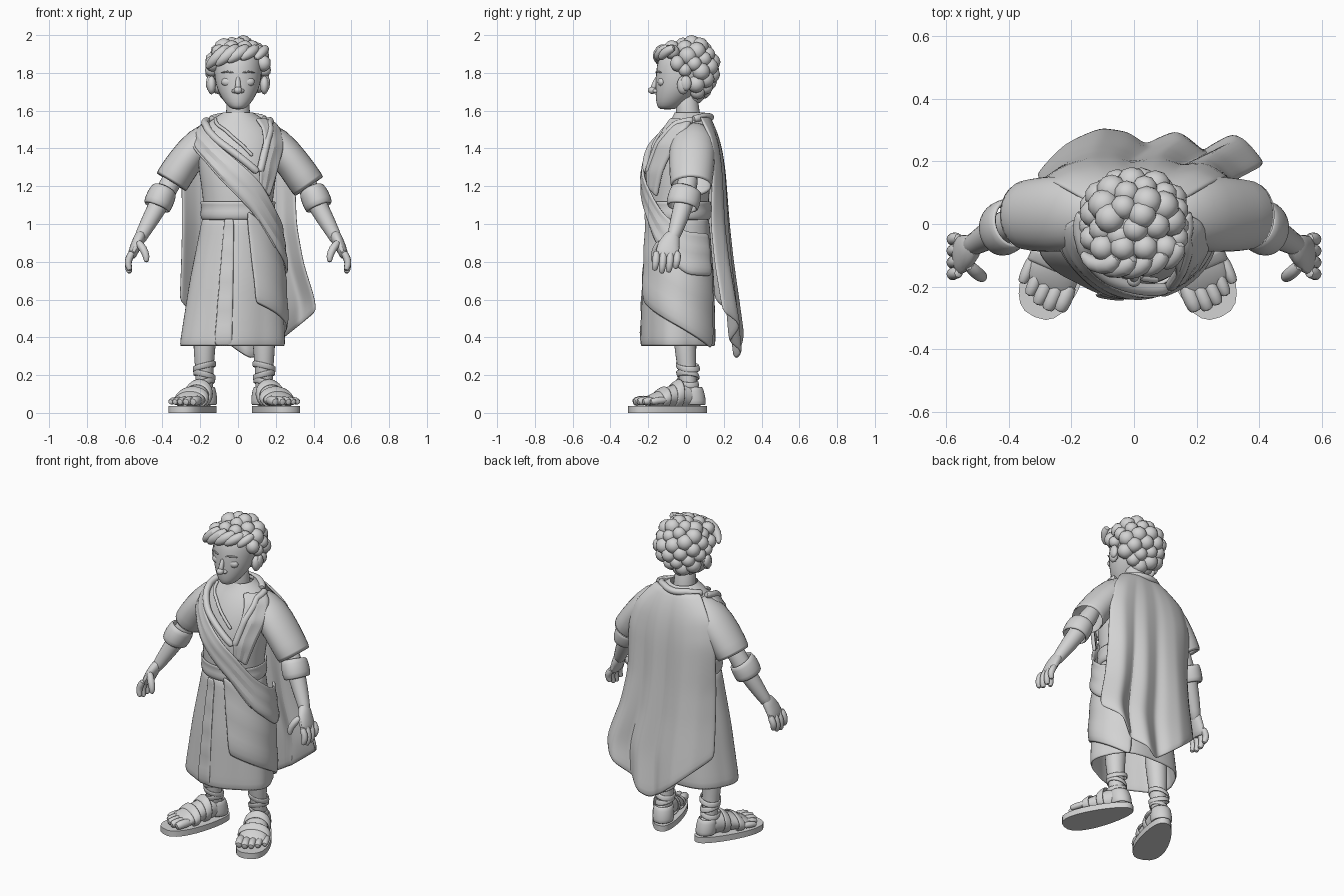
import bpy, bmesh, math
from mathutils import Vector, Matrix

cube = bpy.data.objects.get("Cube")
if cube:
    bpy.data.objects.remove(cube)

grey = bpy.data.materials.new("plain grey")
grey.use_nodes = True
grey.diffuse_color = (0.65, 0.65, 0.65, 1)
grey.node_tree.nodes["Principled BSDF"].inputs["Base Color"].default_value = grey.diffuse_color
parts = []


def finish(name, bm, thick=0, subdiv=1):
    bmesh.ops.recalc_face_normals(bm, faces=bm.faces)
    mesh = bpy.data.meshes.new(name)
    bm.to_mesh(mesh)
    bm.free()
    mesh.materials.append(grey)
    obj = bpy.data.objects.new(name, mesh)
    bpy.context.collection.objects.link(obj)
    if thick:
        solid = obj.modifiers.new("thickness", 'SOLIDIFY')
        solid.thickness, solid.offset = thick, 0
    if subdiv:
        rounding = obj.modifiers.new("rounding", 'SUBSURF')
        rounding.levels = rounding.render_levels = subdiv
    parts.append(obj)


def surface(name, rows, closed=False, caps=False, thick=0, subdiv=1):
    """Skin a list of point rows."""
    bm = bmesh.new()
    grid = [[bm.verts.new(p) for p in row] for row in rows]
    n = len(rows[0])
    for low, high in zip(grid, grid[1:]):
        for i in range(n if closed else n - 1):
            j = (i + 1) % n
            bm.faces.new((low[i], low[j], high[j], high[i]))
    if caps:
        bm.faces.new(grid[0])
        bm.faces.new(grid[-1])
    finish(name, bm, thick, subdiv)


def tube(name, path, sides=10, ref=(0, 1, 0), axis=None, caps=True, **options):
    """Elliptical tube; each path entry is x, y, z, width radius, depth radius."""
    centres = [Vector(p[:3]) for p in path]
    rows = []
    for i, p in enumerate(path):
        t = Vector(axis) if axis else centres[min(i + 1, len(path) - 1)] - centres[max(i - 1, 0)]
        t.normalize()
        b = Vector(ref) - t * t.dot(Vector(ref))
        b.normalize()
        a = b.cross(t)
        angles = [math.tau * k / sides for k in range(sides)]
        rows.append([centres[i] + a * p[3] * math.cos(k) + b * p[-1] * math.sin(k) for k in angles])
    surface(name, rows, closed=True, caps=caps, **options)


def blobs(name, items):
    """Several ellipsoids in one object; each item is centre and radii."""
    bm = bmesh.new()
    for centre, radii in items:
        m = Matrix.LocRotScale(Vector(centre), None, Vector(radii))
        bmesh.ops.create_icosphere(bm, subdivisions=2, radius=1, matrix=m)
    finish(name, bm, subdiv=0)


def mix(table, t):
    """Linear lookup in rows sorted by their first value."""
    t = min(max(t, table[0][0]), table[-1][0])
    for lo, hi in zip(table, table[1:]):
        if t <= hi[0]:
            f = (t - lo[0]) / (hi[0] - lo[0])
            return [u + (v - u) * f for u, v in zip(lo, hi)]


# Clothed body: height, centre x, half width, front y, back y
BODY = [(0.35, -0.03, 0.275, -0.23, 0.16), (0.7, -0.01, 0.24, -0.22, 0.15),
        (1.02, 0, 0.185, -0.195, 0.12), (1.14, 0, 0.185, -0.2, 0.12),
        (1.28, 0, 0.21, -0.205, 0.14), (1.42, 0, 0.225, -0.165, 0.15),
        (1.51, 0, 0.19, -0.115, 0.15), (1.56, 0, 0.13, -0.075, 0.13), (1.59, 0, 0.08, -0.06, 0.1)]


def on_body(angle, z, off=0.0):
    _, cx, rx, front, back = mix(BODY, z)
    a = math.radians(angle)
    cy, ry = (front + back) / 2, (back - front) / 2
    return Vector((cx + (rx + off) * math.sin(a), cy - (ry + off) * math.cos(a), z))


def along(path, t):
    return mix([(i / (len(path) - 1), *p) for i, p in enumerate(path)], t)[1:]


def patch(name, upper, lower, off=0.02, thick=0.02, steps=18, bands=5, flare=0):
    """Cloth lying on the body between two angle/height paths."""
    rows = []
    for j in range(bands + 1):
        row = []
        for i in range(steps + 1):
            a, b = Vector(along(upper, i / steps)), Vector(along(lower, i / steps))
            fold = 0.006 * math.cos(j * math.pi) + flare * i / steps
            row.append(on_body(*a.lerp(b, j / bands), off + fold))
        rows.append(row)
    surface(name, rows, thick=thick)


def rope(name, path, r=0.02, off=0.015, steps=16):
    pts = [on_body(*along(path, i / steps), off) for i in range(steps + 1)]
    tube(name, [(*p, r, r) for p in pts], sides=8, ref=(0.1, 0.2, 1))


# Pleated tunic skirt and upper tunic
skirt = []
for k in range(9):
    z = 0.35 + k * 0.085
    depth = 0.02 * (1 - k / 12)
    pleat = [on_body(a, z, depth * (abs((a / 36) % 2 - 1) - 0.6)) for a in range(0, 360, 9)]
    skirt.append(pleat)
surface("tunic_skirt", skirt, closed=True, thick=0.014)
patch("front_pleat", [(-22, 1.03), (-6, 1.03)], [(-20, 0.352), (0, 0.352)], 0.01, 0.012, 4, 9)
levels = [row[0] for row in BODY if row[0] > 1]
surface("tunic_top", [[on_body(a, z) for a in range(0, 360, 15)] for z in levels], closed=True)
patch("waist_belt", [(-180, 1.12), (180, 1.12)], [(-180, 1.02), (180, 1.02)], 0.006, 0.014, 36, 3)

# Wrapped drapery
patch("shoulder_sash", [(-90, 1.555), (-45, 1.49), (-10, 1.37), (30, 1.22), (65, 1.06), (100, 0.96), (140, 0.95)],
      [(-80, 1.44), (-45, 1.33), (-15, 1.2), (25, 1.05), (60, 0.86), (100, 0.73), (140, 0.72)],
      0.022, 0.018, flare=0.024)
patch("left_shoulder_drape", [(35, 1.56), (34, 1.47), (27, 1.33), (30, 1.2)],
      [(95, 1.55), (78, 1.45), (66, 1.32), (52, 1.14)], 0.026, 0.02)
patch("left_hip_drape", [(12, 1.08), (60, 0.95), (100, 0.85), (150, 0.8)],
      [(24, 0.58), (50, 0.53), (90, 0.45), (145, 0.33)], 0.022, 0.014)
rope("right_collar_fold", [(-95, 1.55), (-55, 1.52), (-15, 1.41), (28, 1.27)], 0.022, 0.022)
rope("left_collar_fold", [(95, 1.55), (58, 1.53), (38, 1.43), (30, 1.27)], 0.022, 0.022)
rope("sash_edge_fold", [(-82, 1.45), (-45, 1.34), (-15, 1.21), (25, 1.06), (60, 0.87)], 0.01, 0.026)
rope("neckline_fold", [(-60, 1.56), (-20, 1.5), (5, 1.42), (20, 1.36)], 0.01, 0.008)
rope("back_collar", [(-95, 1.555), (-140, 1.57), (-180, 1.565), (-220, 1.57), (-265, 1.555)], 0.022, 0.005)

# Long cloak hanging behind: height, right x, left x, middle y, forward curl of the edges
CLOAK = [(0.29, -0.28, 0.37, 0.275, 0.06), (0.56, -0.31, 0.42, 0.25, 0.08),
         (0.8, -0.3, 0.345, 0.225, 0.09), (1, -0.295, 0.31, 0.21, 0.09), (1.3, -0.3, 0.3, 0.195, 0.06),
         (1.46, -0.25, 0.25, 0.17, 0.04), (1.57, -0.15, 0.15, 0.12, 0.05)]
# Broad fold on the right, two narrower ones on the left
FOLDS = [(-1, -0.01), (-0.75, 0.03), (-0.45, 0.045), (-0.2, 0.02), (-0.03, -0.025),
         (0.28, 0.025), (0.5, -0.03), (0.78, 0.065), (1, 0.02)]
cloak = []
for j in range(17):
    v = j / 16
    row = []
    for i in range(33):
        u = i / 16 - 1
        hem = 0.285 + 0.28 * abs(u - 0.08) ** 1.3
        z = 1.57 + (hem - 1.57) * v
        _, right, left, mid, curl = mix(CLOAK, z)
        x = right + (left - right) * (u + 1) / 2
        row.append((x, mid - curl * abs(u) ** 3 + mix(FOLDS, u)[1] * v, z))
    cloak.append(row)
surface("back_cloak", cloak, thick=0.016)

for s, side in ((1, "left"), (-1, "right")):
    # Sleeve, arm and rolled cuff
    reach = 0.012 * s
    tube(side + "_sleeve", [(s * 0.11, 0.04, 1.48, 0.07, 0.09), (s * 0.2, 0.035, 1.43, 0.088, 0.12),
                            (s * 0.29, 0.03, 1.325, 0.086, 0.118),
                            (s * (0.368 + reach), 0.028, 1.205 - reach, 0.092, 0.108)],
         sides=14, caps=False, thick=0.014)
    tube(side + "_arm", [(s * 0.3, 0.02, 1.32, 0.06), (s * 0.4, 0, 1.14, 0.058), (s * 0.46, -0.035, 1.03, 0.05),
                         (s * 0.505, -0.06, 0.95, 0.038), (s * 0.53, -0.08, 0.9, 0.034)])
    tube(side + "_cuff", [(s * 0.388, 0.005, 1.185, 0.062, 0.076), (s * 0.41, -0.01, 1.14, 0.07, 0.082),
                          (s * 0.432, -0.02, 1.085, 0.068, 0.08)], sides=14, caps=False, thick=0.02)
    # Hand with curled fingers
    tube(side + "_palm", [(s * 0.505, -0.06, 0.96, 0.034, 0.036), (s * 0.532, -0.088, 0.905, 0.032, 0.058),
                          (s * 0.556, -0.1, 0.85, 0.028, 0.07), (s * 0.567, -0.1, 0.815, 0.02, 0.06)])
    for k in range(4):
        y = -0.157 + k * 0.037
        drop = (0.015, 0, 0.005, 0.025)[k]
        tube(f"{side}_finger_{k + 1}", [(s * 0.555, y, 0.86, 0.02), (s * 0.58, y, 0.815, 0.022),
                                        (s * 0.584, y - 0.005, 0.77 + drop, 0.02),
                                        (s * 0.57, y - 0.01, 0.735 + drop, 0.015)], sides=8)
    tube(side + "_thumb", [(s * 0.535, -0.125, 0.91, 0.022), (s * 0.5, -0.16, 0.87, 0.024),
                           (s * 0.483, -0.17, 0.825, 0.02), (s * 0.486, -0.172, 0.795, 0.013)], sides=8)

    # Foot frame: forward, outward, up
    def foot(l, w, z, s=s):
        return Vector((s * (0.16 + l * 0.4 + w * 0.92) - 0.02, 0.02 - l * 0.92 + w * 0.4, z))

    forward = foot(1, 0, 0) - foot(0, 0, 0)
    outline = []
    for k in range(28):
        t = math.tau * k / 28
        blunt = abs(math.sin(t)) ** 0.75 * math.copysign(1, math.sin(t))
        outline.append((0.125 - 0.22 * math.cos(t), (0.091 - 0.022 * math.cos(t)) * blunt))
    surface(side + "_sandal_sole", [[foot(l, w, z) for l, w in outline] for z in (0, 0.036)],
            closed=True, caps=True, subdiv=0)
    shape = [(-0.075, 0.075, 0.035, 0.035), (-0.045, 0.085, 0.05, 0.055), (0.02, 0.1, 0.057, 0.075),
             (0.1, 0.09, 0.07, 0.062), (0.2, 0.068, 0.09, 0.044), (0.255, 0.056, 0.088, 0.024)]
    tube(side + "_foot", [(*foot(l, 0, z), w, h) for l, z, w, h in shape], ref=(0, 0, 1), axis=forward, sides=12)
    for k in range(5):
        w, end = -0.064 + 0.036 * k, (0.305, 0.317, 0.313, 0.297, 0.27)[k]
        r = 0.029 - 0.002 * k
        toe = [(end - 0.11, 0.068, r), (end - 0.035, 0.064, r), (end - 0.005, 0.056, r * 0.8)]
        tube(f"{side}_toe_{k + 1}", [(*foot(l, w, z), q, q) for l, z, q in toe], ref=(0, 0, 1), sides=8)
    for label, l, z, w, h in (("toe", 0.165, 0.074, 0.092, 0.052), ("instep", 0.08, 0.095, 0.076, 0.07)):
        tube(f"{side}_{label}_strap", [(*foot(l + d, 0, z - d / 3), w, h - d / 3) for d in (-0.022, 0, 0.022)],
             ref=(0, 0, 1), axis=forward, sides=16, caps=False, thick=0.012)
    tube(side + "_heel_guard", [(*foot(-0.025, 0, 0.04), 0.056, 0.06), (*foot(-0.02, 0, 0.09), 0.058, 0.06),
                                (*foot(-0.01, 0, 0.14), 0.05, 0.054)],
         axis=(0, 0, 1), sides=14, caps=False, thick=0.012)
    # Leg and ankle wraps
    x = s * 0.158 - 0.02
    tube(side + "_leg", [(x, 0.02, 0.08, 0.05), (x, 0.01, 0.18, 0.046), (x, 0, 0.28, 0.055),
                         (x, -0.005, 0.38, 0.063), (x * 0.9, -0.01, 0.6, 0.075)], axis=(0, 0, 1), sides=12)
    for k, z in enumerate((0.16, 0.2, 0.245)):
        tilt = (s * 0.25 * (-1) ** k, 0.1, 1)
        tube(f"{side}_ankle_wrap_{k + 1}", [(x, 0.01 - d / 4, z + d, 0.055 + k / 400) for d in (-0.016, 0, 0.016)],
             axis=tilt, sides=14, caps=False, thick=0.01)
    # Ear, closed eye and brow
    blobs(side + "_ear", [((s * 0.14, -0.015, 1.735), (0.024, 0.034, 0.05)),
                          ((s * 0.152, 0, 1.745), (0.018, 0.03, 0.042))])
    blobs(side + "_eye", [((s * 0.05, -0.128, 1.752), (0.04, 0.022, 0.026))])
    tube(side + "_brow", [(s * 0.022, -0.16, 1.8, 0.005), (s * 0.055, -0.153, 1.81, 0.007),
                          (s * 0.092, -0.127, 1.8, 0.004)], sides=6, ref=(0, 0, 1))
    # Curls in front of the ear
    blobs(side + "_temple_curls", [((s * 0.135, -0.045, 1.85), (0.04, 0.04, 0.044)),
                                   ((s * 0.14, -0.005, 1.815), (0.036, 0.036, 0.036))])

# Head: height, centre y, half width, half depth
HEAD = [(1.605, -0.1, 0.028, 0.04), (1.625, -0.09, 0.058, 0.066), (1.67, -0.065, 0.092, 0.098),
        (1.73, -0.035, 0.12, 0.13), (1.8, -0.02, 0.13, 0.142), (1.87, -0.01, 0.13, 0.145),
        (1.93, 0, 0.1, 0.11), (1.96, 0, 0.05, 0.06)]
tube("head", [(0, y, z, w, d) for z, y, w, d in HEAD], sides=16, axis=(0, 0, 1))
tube("neck", [(0, 0.02, 1.5, 0.08), (0, 0.01, 1.58, 0.064), (0, 0, 1.72, 0.062)], axis=(0, 0, 1), sides=12)
tube("nose_bridge", [(0, -0.148, 1.785, 0.012), (0, -0.166, 1.74, 0.015), (0, -0.176, 1.71, 0.02)], sides=8)
blobs("nose_tip", [((0, -0.178, 1.708), (0.023, 0.024, 0.02)),
                   ((0.02, -0.16, 1.704), (0.014, 0.016, 0.012)), ((-0.02, -0.16, 1.704), (0.014, 0.016, 0.012))])
tube("mouth", [(-0.035, -0.143, 1.665, 0.003), (0, -0.16, 1.658, 0.005), (0.035, -0.143, 1.665, 0.003)],
     sides=6, ref=(0, 0, 1))

# Curly hair spread evenly over the skull
centre = Vector((0, 0.03, 1.82))
curls = [(centre, (0.142, 0.125, 0.14))]
count = 54
for k in range(count):
    h = 1 - 2 * (k + 0.5) / count
    a = k * math.pi * (3 - math.sqrt(5))
    flat = math.sqrt(1 - h * h)
    p = centre + Vector((0.138 * flat * math.cos(a), 0.108 * flat * math.sin(a), 0.137 * h))
    if (p.y > 0.03 or p.z > 1.87) and p.z > 1.67:
        r = 0.046 + 0.005 * math.sin(k * 5)
        curls.append((p, (r, r, r)))
blobs("hair_curls", curls)
blobs("front_curls", [((x, -0.075, 1.945 - abs(x) / 3), (0.042, 0.042, 0.04)) for x in (-0.1, -0.035, 0.035, 0.1)])
# Swept fringe: start x, then x and z of the tip, thickness
LOCKS = [(0.15, 0.09, 1.87, 0.028), (0.1, 0.01, 1.87, 0.032), (0.05, -0.06, 1.855, 0.035),
         (0, -0.12, 1.835, 0.036), (-0.05, -0.17, 1.82, 0.034)]
for k, (x, end, low, r) in enumerate(LOCKS):
    mid = (x + end) / 2
    y0, y1, y2 = (-0.02 - 0.13 * math.sqrt(1 - (q / 0.2) ** 2) for q in (x, mid, end))
    tube(f"fringe_lock_{k + 1}", [(x, y0 + 0.05, 1.935, r * 0.7), (x * 0.7 + mid * 0.3, y0 + 0.01, 1.922, r),
                                  (mid * 0.6 + end * 0.4, y1 - 0.005, (1.91 + low) / 2, r * 0.95),
                                  (end, y2, low, r * 0.35)], sides=8)

# Smooth shading with crisp edges
bpy.ops.object.select_all(action='DESELECT')
for obj in parts:
    obj.select_set(True)
bpy.context.view_layer.objects.active = parts[0]
bpy.ops.object.shade_smooth_by_angle(angle=math.radians(50))
